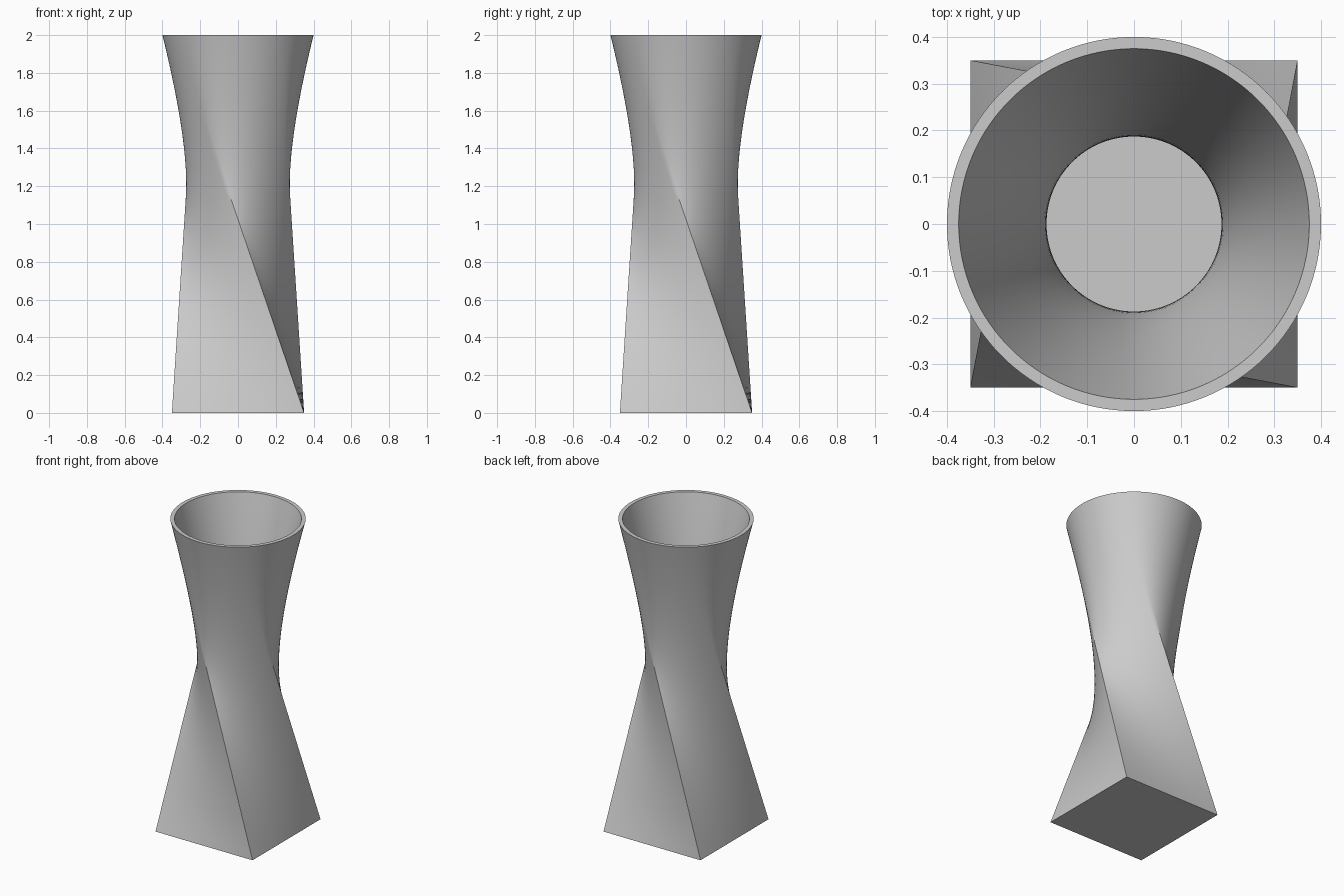
import bpy
import bmesh
from math import cos, sin, pi, radians, floor
from mathutils import Vector

if "Cube" in bpy.data.objects:
    bpy.data.objects.remove(bpy.data.objects["Cube"], do_unlink=True)

SEGMENTS = 128
STEPS = 48
HEIGHT = 2.0
FLOOR_Z = 0.05


def circle(radius, angle, z):
    return Vector((radius * cos(angle), radius * sin(angle), z))


def square(half, angle, z):
    # Even spacing along each side, with corners on the diagonals
    side = floor((angle + pi / 4) / (pi / 2))
    along = half * (angle - side * pi / 2) / (pi / 4)
    c, s = cos(side * pi / 2), sin(side * pi / 2)
    return Vector((half * c - along * s, half * s + along * c, z))


def loft(bm, low, high):
    # Rings of vertices along straight rulings from low to high
    angles = [2 * pi * i / SEGMENTS for i in range(SEGMENTS)]
    return [[bm.verts.new(low(a).lerp(high(a), k / STEPS)) for a in angles]
            for k in range(STEPS + 1)]


def bridge(bm, rings):
    for a, b in zip(rings, rings[1:]):
        for i in range(SEGMENTS):
            j = (i + 1) % SEGMENTS
            bm.faces.new((a[i], a[j], b[j], b[i]))


bm = bmesh.new()

# Outer wall: square foot twisting clockwise into a round mouth
outer = loft(bm, lambda a: square(0.35, a, 0),
             lambda a: circle(0.4, a - radians(101.5), HEIGHT))

# Inner wall: round hollow with a narrow waist
inner = loft(bm, lambda a: circle(0.3, a - radians(111.5), FLOOR_Z),
             lambda a: circle(0.375, a, HEIGHT))

# The mouth rings are lined up before joining them with the rim
shift = round(radians(101.5) / (2 * pi / SEGMENTS))
inner = [ring[-shift:] + ring[:-shift] for ring in inner]
bridge(bm, outer + inner[::-1])

# Foot and inside floor
bm.faces.new(outer[0][::-1])
bm.faces.new(inner[0])
bmesh.ops.recalc_face_normals(bm, faces=bm.faces)

mesh = bpy.data.meshes.new("twisted_vase")
bm.to_mesh(mesh)
bm.free()
vase = bpy.data.objects.new("twisted_vase", mesh)
bpy.context.collection.objects.link(vase)

# Plain grey finish
grey = bpy.data.materials.new("light_grey")
grey.use_nodes = True
colour = (0.6, 0.6, 0.6, 1)
grey.diffuse_color = colour
grey.node_tree.nodes["Principled BSDF"].inputs["Base Color"].default_value = colour
mesh.materials.append(grey)

bpy.ops.object.select_all(action='DESELECT')
vase.select_set(True)
bpy.context.view_layer.objects.active = vase
bpy.ops.object.shade_smooth_by_angle(angle=radians(30))
